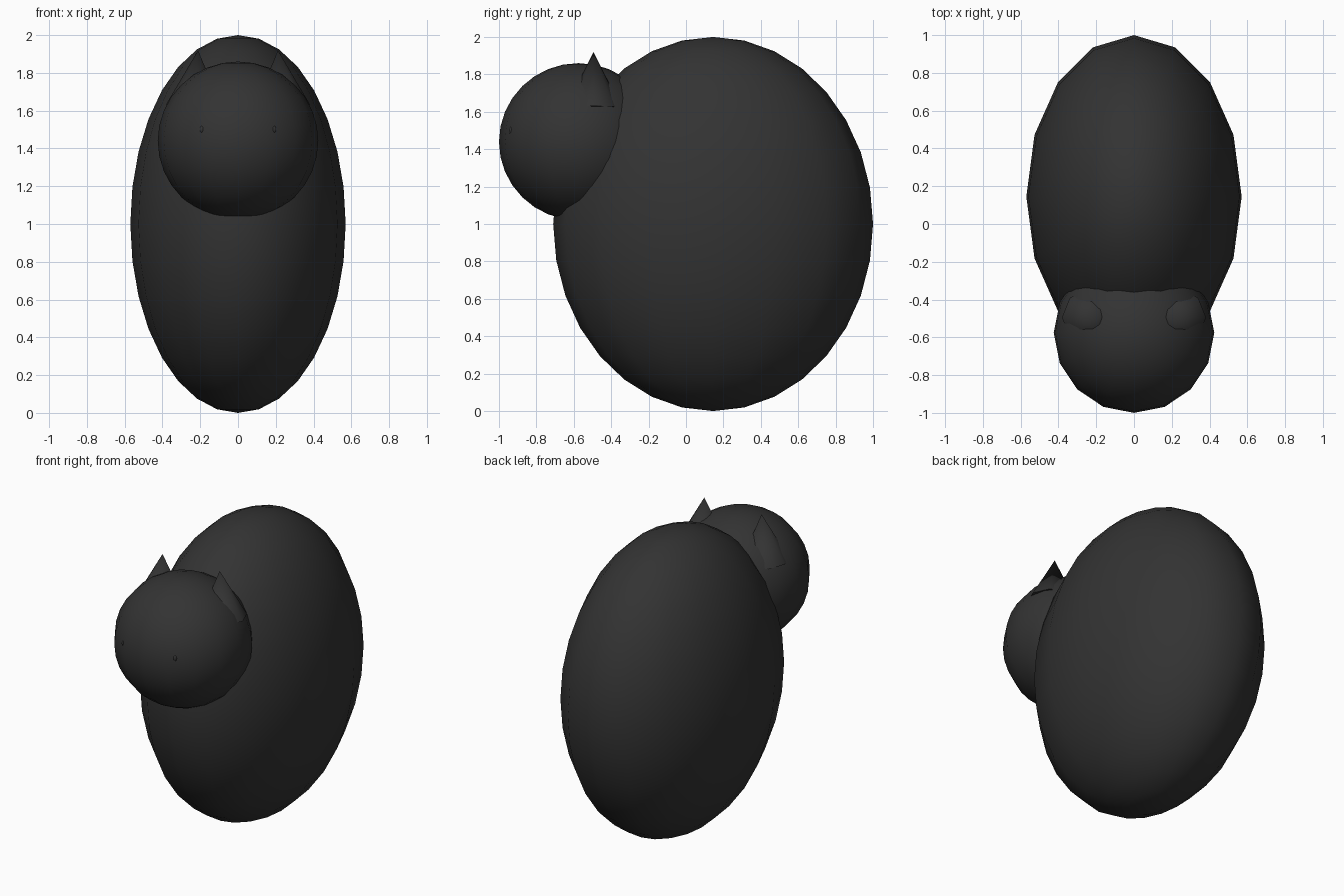
import bpy
import math

cube = bpy.data.objects.get("Cube")
if cube:
    bpy.data.objects.remove(cube, do_unlink=True)


def make_material(name, colour):
    mat = bpy.data.materials.new(name)
    mat.use_nodes = True
    mat.diffuse_color = colour
    mat.node_tree.nodes["Principled BSDF"].inputs["Base Color"].default_value = colour
    return mat


charcoal = make_material("charcoal", (0.033, 0.033, 0.033, 1))


def finish(name, mat):
    obj = bpy.context.object
    obj.name = name
    obj.data.materials.append(mat)
    return obj


def ellipsoid(name, centre, radii, mat):
    bpy.ops.mesh.primitive_uv_sphere_add(segments=16, ring_count=16, radius=1, location=centre)
    obj = finish(name, mat)
    obj.scale = radii
    bpy.ops.object.transform_apply(location=False, rotation=False, scale=True)
    bpy.ops.object.shade_smooth()
    return obj


# Large egg-shaped body and round head
ellipsoid("body", (0, 0.145, 1.0), (0.57, 0.855, 1.0), charcoal)
ellipsoid("head", (0, -0.575, 1.44), (0.425, 0.425, 0.42), charcoal)

# Pointed ears, leaning slightly inwards and sunk into the head
for side, label in ((1, "left"), (-1, "right")):
    bpy.ops.mesh.primitive_cone_add(
        vertices=8, radius1=0.15, radius2=0, depth=0.3,
        location=(side * 0.222, -0.495, 1.77),
        rotation=(0, math.radians(-4 * side), 0))
    finish(label + "_ear", charcoal)
    bpy.ops.object.shade_smooth_by_angle(angle=math.radians(50))

    # Tiny eyes, almost fully sunk into the face
    ellipsoid(label + "_eye", (side * 0.19, -0.935, 1.5), (0.012, 0.012, 0.02), charcoal)
